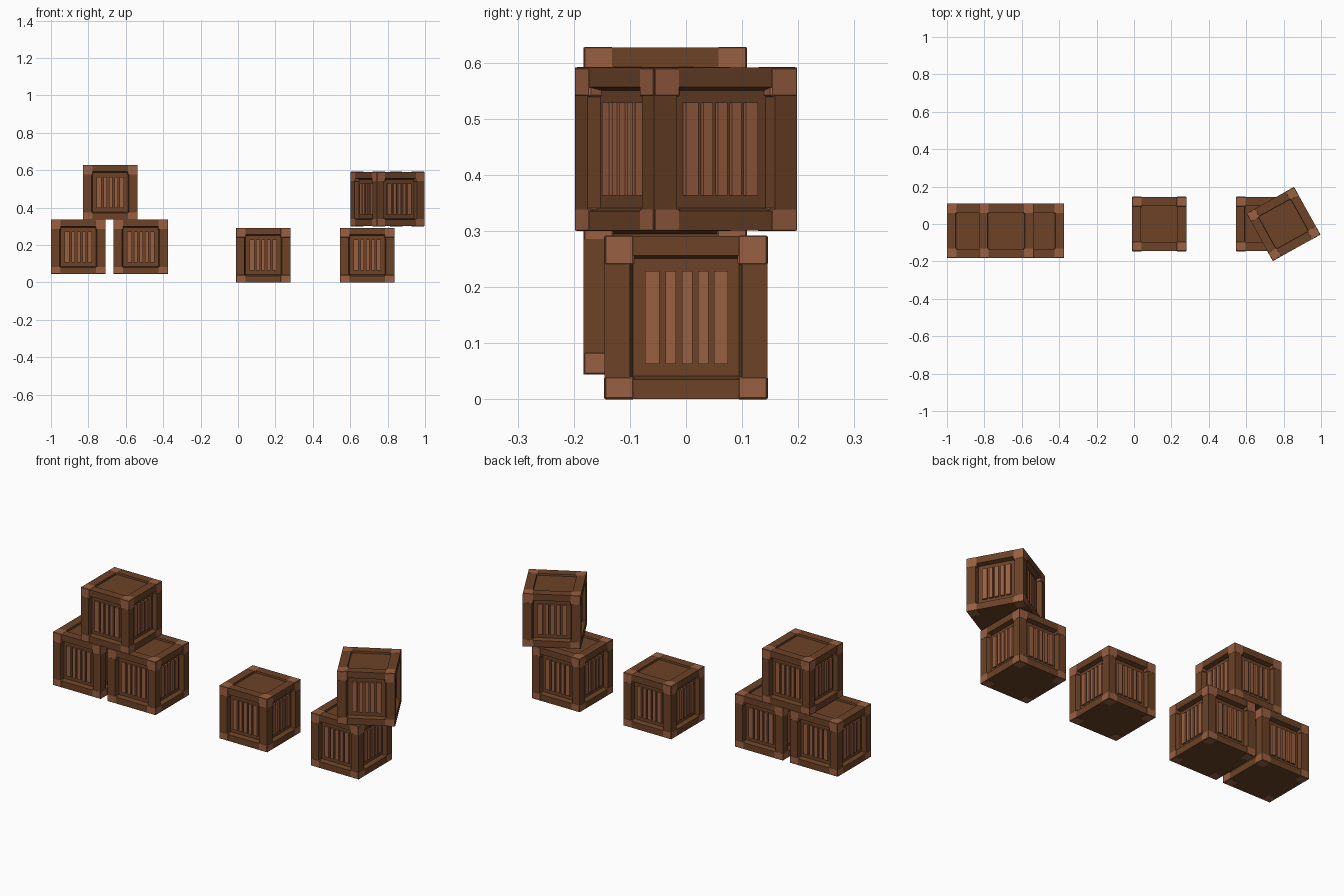
import bpy, bmesh, math
from mathutils import Matrix, Vector

if "Cube" in bpy.data.objects:
    bpy.data.objects.remove(bpy.data.objects["Cube"])

H = 0.146  # half size of a crate


def material(name, rgb):
    m = bpy.data.materials.new(name)
    m.diffuse_color = (*rgb, 1)
    m.use_nodes = True
    m.node_tree.nodes["Principled BSDF"].inputs["Base Color"].default_value = m.diffuse_color
    return m


DARK = material("dark_wood", (0.15, 0.055, 0.02))
LIGHT = material("light_wood", (0.32, 0.115, 0.055))


def add_box(bm, centre, size, turn=Matrix()):
    mat = turn @ Matrix.Translation(centre) @ Matrix.Diagonal((*size, 1))
    return bmesh.ops.create_cube(bm, size=1, matrix=mat)["verts"]


def finish(bm, name, mat):
    bmesh.ops.recalc_face_normals(bm, faces=bm.faces[:])
    me = bpy.data.meshes.new(name)
    bm.to_mesh(me)
    bm.free()
    me.materials.append(mat)
    return me


# crate body: recessed window on each side, shallow panel on top
def body_mesh():
    bm = bmesh.new()
    bmesh.ops.create_cube(bm, size=2 * (H - 0.0005))
    bm.normal_update()
    sides = [f for f in bm.faces if abs(f.normal.z) < 0.5]
    top = [f for f in bm.faces if f.normal.z > 0.5]
    bmesh.ops.inset_individual(bm, faces=sides, thickness=0.064)
    for v in {v for f in sides for v in f.verts}:
        v.co.z *= 1.1
    bm.normal_update()
    bmesh.ops.inset_individual(bm, faces=sides, thickness=0.008, depth=-0.024)
    bmesh.ops.inset_individual(bm, faces=top, thickness=0.065)
    bm.normal_update()
    bmesh.ops.inset_individual(bm, faces=top, thickness=0.002, depth=-0.01)
    return finish(bm, "crate_body", DARK)


# upright slats inside the four windows
def slat_mesh():
    bm = bmesh.new()
    slats = [(-0.060, 0.026), (-0.027, 0.019), (0.002, 0.019), (0.031, 0.019), (0.062, 0.025)]
    for k in range(4):
        turn = Matrix.Rotation(k * math.pi / 2, 4, "Z")
        for x, w in slats:
            add_box(bm, (x, -H + 0.021, 0), (w, 0.012, 0.166), turn)
    return finish(bm, "crate_slats", LIGHT)


# bevelled blocks capping the eight corners
def corner_mesh():
    bm = bmesh.new()
    for sx in (-1, 1):
        for sy in (-1, 1):
            for z0, z1 in ((-H, -H + 0.041), (H - 0.053, H)):
                add_box(bm, (sx * (H - 0.027), sy * (H - 0.027), (z0 + z1) / 2),
                        (0.054, 0.054, z1 - z0))
    bmesh.ops.bevel(bm, geom=bm.edges[:], offset=0.003, segments=1, affect="EDGES")
    return finish(bm, "crate_corners", LIGHT)


parts = {"body": body_mesh(), "slats": slat_mesh(), "corners": corner_mesh()}

# crate placement: name, centre x, centre y, bottom z, turn in degrees
crates = [
    ("pile_left_crate", -0.854, -0.037, 0.044, 0),
    ("pile_right_crate", -0.520, -0.037, 0.044, 0),
    ("pile_top_crate", -0.683, -0.037, 0.336, 0),
    ("single_crate", 0.134, 0, 0, 0),
    ("stack_lower_crate", 0.691, 0, 0, 0),
    ("stack_upper_crate", 0.799, 0, 0.300, 29),
]
for name, x, y, z, deg in crates:
    for part, mesh in parts.items():
        ob = bpy.data.objects.new(f"{name}_{part}", mesh)
        ob.location = (x, y, z + H)
        ob.rotation_euler.z = math.radians(deg)
        bpy.context.collection.objects.link(ob)
